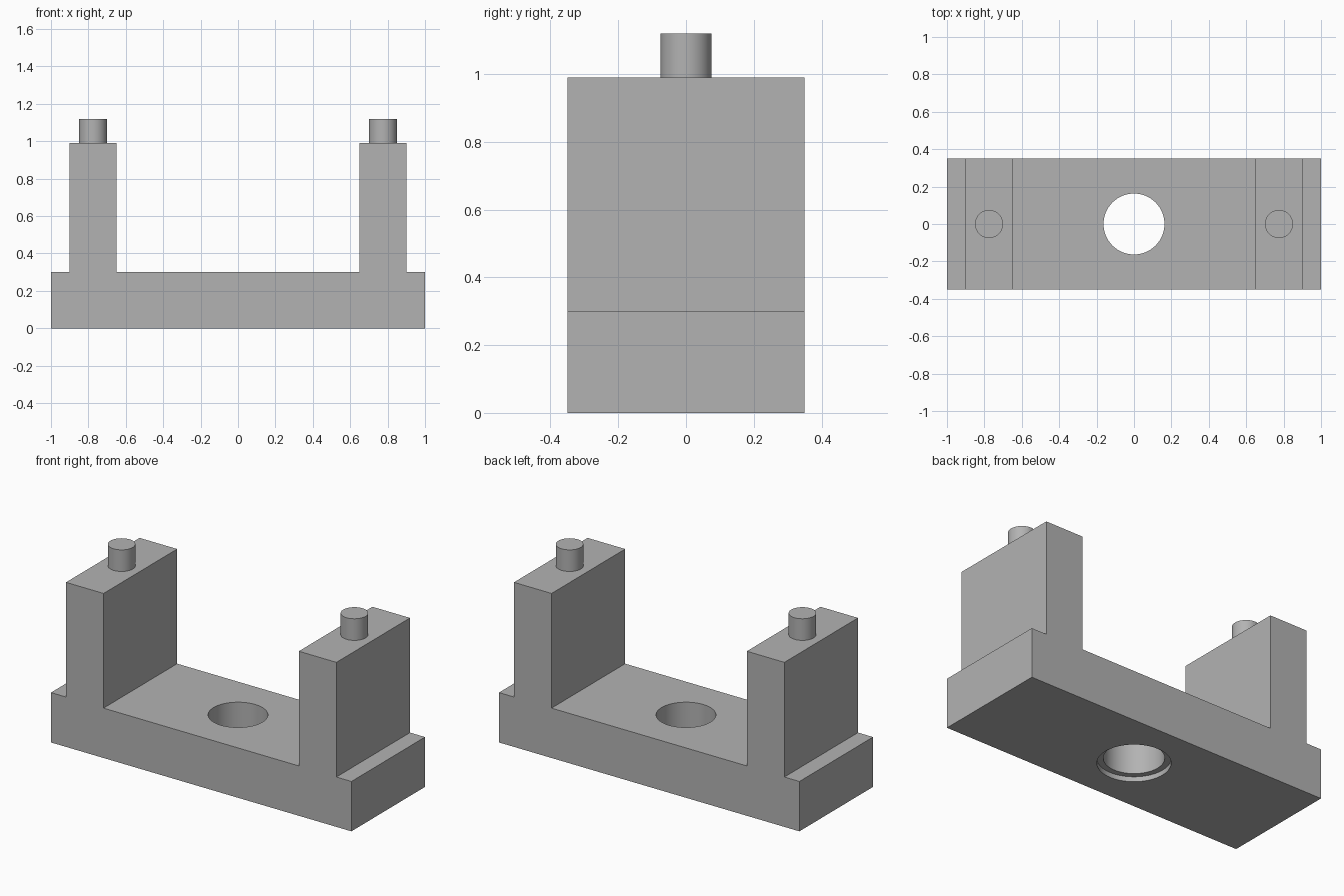
import bpy
import bmesh
from math import radians
from mathutils import Matrix

cube = bpy.data.objects.get("Cube")
if cube:
    bpy.data.objects.remove(cube, do_unlink=True)

# Single plain grey finish
grey = bpy.data.materials.new("plain grey")
grey.use_nodes = True
colour = (0.45, 0.45, 0.45, 1)
grey.diffuse_color = colour
grey.node_tree.nodes["Principled BSDF"].inputs["Base Color"].default_value = colour

HALF_DEPTH = 0.35
BASE_TOP, POST_TOP, PIN_TOP = 0.30, 0.99, 1.12
POST_IN, POST_OUT = 0.65, 0.90


def add_object(name, bm):
    bmesh.ops.recalc_face_normals(bm, faces=bm.faces)
    mesh = bpy.data.meshes.new(name)
    bm.to_mesh(mesh)
    bm.free()
    obj = bpy.data.objects.new(name, mesh)
    bpy.context.collection.objects.link(obj)
    mesh.materials.append(grey)
    return obj


def cylinder(name, x, radius, z0, z1):
    bm = bmesh.new()
    bmesh.ops.create_cone(bm, cap_ends=True, segments=64, radius1=radius, radius2=radius,
                          depth=z1 - z0, matrix=Matrix.Translation((x, 0, (z0 + z1) / 2)))
    return add_object(name, bm)


def smooth(obj):
    bpy.ops.object.select_all(action="DESELECT")
    obj.select_set(True)
    bpy.context.view_layer.objects.active = obj
    bpy.ops.object.shade_smooth_by_angle(angle=radians(30))


# Bracket: half outline mirrored, then extruded front to back
half = [(1, 0), (1, BASE_TOP), (POST_OUT, BASE_TOP), (POST_OUT, POST_TOP),
        (POST_IN, POST_TOP), (POST_IN, BASE_TOP)]
outline = half + [(-x, z) for x, z in reversed(half)]
bm = bmesh.new()
face = bm.faces.new([bm.verts.new((x, -HALF_DEPTH, z)) for x, z in outline])
extruded = bmesh.ops.extrude_face_region(bm, geom=[face])["geom"]
bmesh.ops.translate(bm, vec=(0, 2 * HALF_DEPTH, 0),
                    verts=[v for v in extruded if isinstance(v, bmesh.types.BMVert)])
bracket = add_object("bracket", bm)

# Through hole and shallow counterbore underneath
for name, radius, z0, z1 in (("hole_cutter", 0.163, -0.1, 0.4),
                             ("counterbore_cutter", 0.197, -0.1, 0.03)):
    cutter = cylinder(name, 0, radius, z0, z1)
    cutter.hide_render = True
    cut = bracket.modifiers.new(name, "BOOLEAN")
    cut.operation = "DIFFERENCE"
    cut.solver = "EXACT"
    cut.object = cutter
    bpy.context.view_layer.objects.active = bracket
    bpy.ops.object.modifier_apply(modifier=cut.name)
    bpy.data.objects.remove(cutter, do_unlink=True)
smooth(bracket)

# Locating pins on the posts
for side, sign in (("left", 1), ("right", -1)):
    pin = cylinder(side + "_pin", sign * (POST_IN + POST_OUT) / 2, 0.075, POST_TOP, PIN_TOP)
    smooth(pin)
